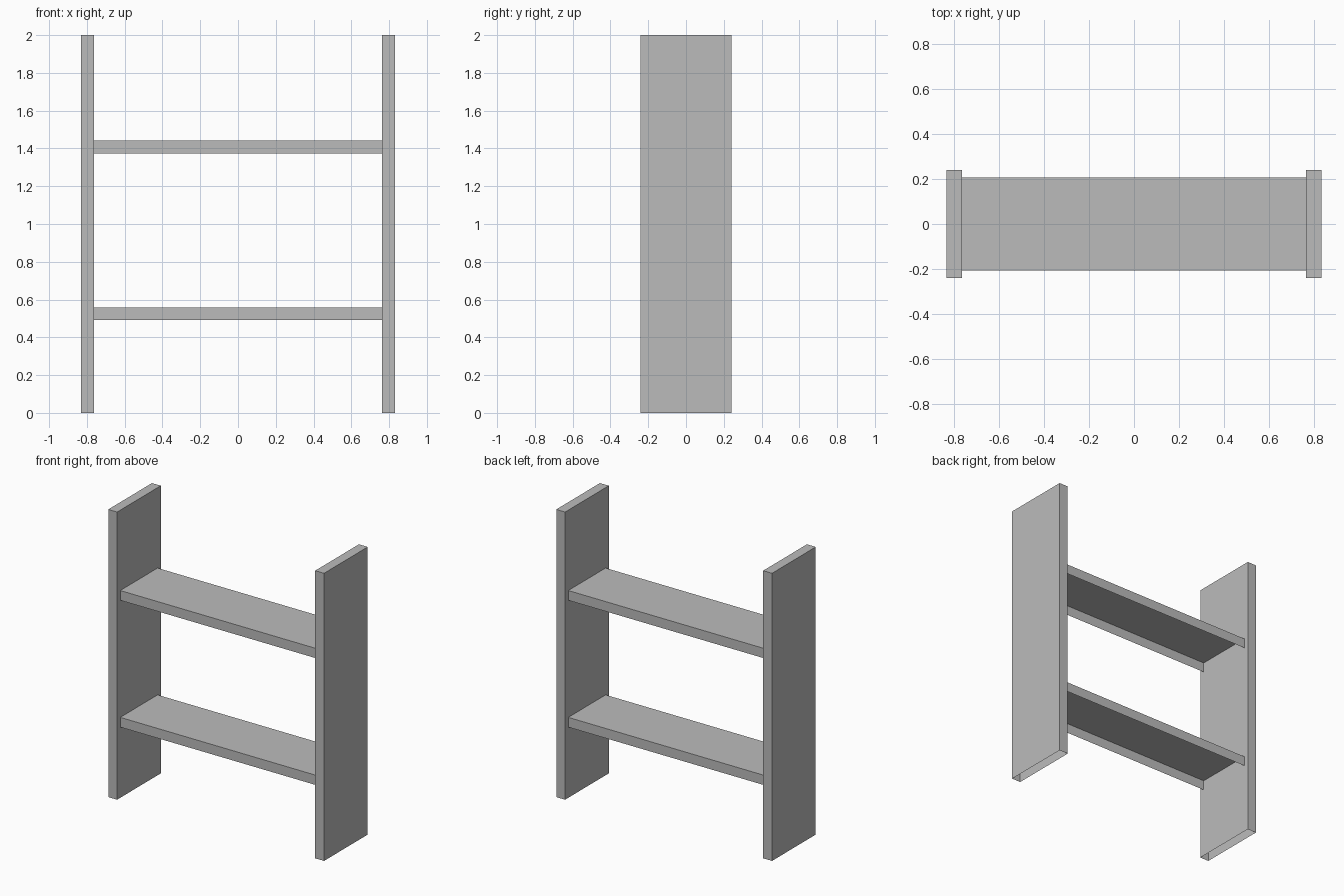
import bpy
import bmesh

cube = bpy.data.objects.get("Cube")
if cube:
    bpy.data.objects.remove(cube, do_unlink=True)

GREY = (0.5, 0.5, 0.5, 1.0)
grey = bpy.data.materials.new("plain_grey")
grey.use_nodes = True
grey.diffuse_color = GREY
grey.node_tree.nodes["Principled BSDF"].inputs["Base Color"].default_value = GREY


def open_board(name, size, centre):
    """Thin-walled board with its underside left open."""
    bm = bmesh.new()
    bmesh.ops.create_cube(bm, size=1)
    bm.normal_update()
    underside = [f for f in bm.faces if f.normal.z < -0.5]
    bmesh.ops.delete(bm, geom=underside, context='FACES_ONLY')
    bmesh.ops.scale(bm, vec=size, verts=bm.verts)
    mesh = bpy.data.meshes.new(name)
    bm.to_mesh(mesh)
    bm.free()
    mesh.materials.append(grey)
    board = bpy.data.objects.new(name, mesh)
    board.location = centre
    bpy.context.collection.objects.link(board)
    return board


HEIGHT, HALF_WIDTH, THICK = 2.0, 0.83, 0.068
PANEL_DEPTH, SHELF_DEPTH = 0.48, 0.41

# Upright side panels
for side, sign in (("left", 1), ("right", -1)):
    open_board(side + "_panel", (THICK, PANEL_DEPTH, HEIGHT),
               (sign * (HALF_WIDTH - THICK / 2), 0, HEIGHT / 2))

# Shelves spanning between the panels
for level, z in (("lower", 0.525), ("upper", 1.407)):
    open_board(level + "_shelf", (2 * (HALF_WIDTH - THICK), SHELF_DEPTH, THICK),
               (0, 0, z))
